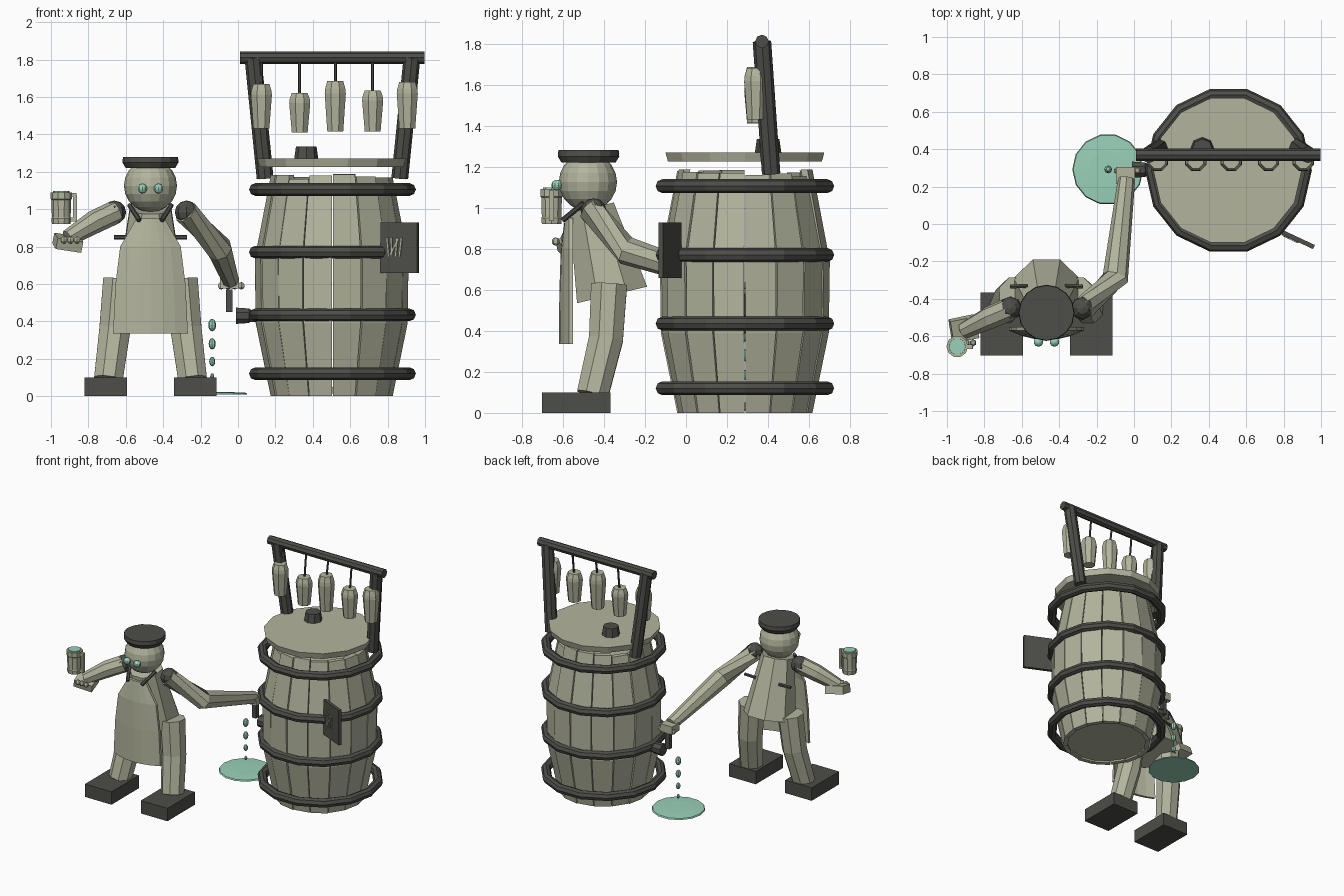
import bpy, bmesh, math, random
from mathutils import Vector, Euler, Matrix

random.seed(4)
if "Cube" in bpy.data.objects:
    bpy.data.objects.remove(bpy.data.objects["Cube"])


def material(name, rgb):
    m = bpy.data.materials.new(name)
    m.use_nodes = True
    m.diffuse_color = (*rgb, 1)
    m.node_tree.nodes["Principled BSDF"].inputs["Base Color"].default_value = (*rgb, 1)
    return m


LIGHT = material("pale_wood", (0.45, 0.46, 0.34))
DARK = material("dark_iron", (0.075, 0.075, 0.066))
GREEN = material("mint_liquid", (0.32, 0.64, 0.48))


def finish(name, bm, mat):
    bmesh.ops.recalc_face_normals(bm, faces=bm.faces)
    me = bpy.data.meshes.new(name)
    bm.to_mesh(me)
    bm.free()
    me.materials.append(mat)
    ob = bpy.data.objects.new(name, me)
    bpy.context.collection.objects.link(ob)
    return ob


def loft(name, rings, mat):
    """Skin closed rings of equal size and cap both ends."""
    bm = bmesh.new()
    vs = [[bm.verts.new(p) for p in r] for r in rings]
    n = len(vs[0])
    for a, b in zip(vs, vs[1:]):
        for i in range(n):
            j = (i + 1) % n
            bm.faces.new((a[i], a[j], b[j], b[i]))
    bm.faces.new(vs[0])
    bm.faces.new(vs[-1])
    return finish(name, bm, mat)


def tube(name, pts, radii, mat, sides=8, half=False):
    """Sweep a polygon of varying radius along a path."""
    pts = [Vector(p) for p in pts]
    if isinstance(radii, (int, float)):
        radii = [radii] * len(pts)
    rings = []
    for i, p in enumerate(pts):
        t = (pts[min(i + 1, len(pts) - 1)] - pts[max(i - 1, 0)]).normalized()
        ref = Vector((0, 1, 0)) if abs(t.y) < 0.8 else Vector((0, 0, 1))
        u = ref.cross(t).normalized()
        v = t.cross(u)
        off = math.pi / sides if half else 0
        rings.append([p + radii[i] * (math.cos(a) * u + math.sin(a) * v)
                      for a in (off + math.tau * k / sides for k in range(sides))])
    return loft(name, rings, mat)


def turned(name, x, y, profile, mat, sides=8, half=False):
    """Upright lathe from (radius, height) pairs."""
    return tube(name, [(x, y, z) for r, z in profile], [r for r, z in profile], mat, sides, half)


def box(name, c, size, mat, rot=(0, 0, 0)):
    bm = bmesh.new()
    m = Matrix.LocRotScale(Vector(c), Euler(rot), Vector(size))
    bmesh.ops.create_cube(bm, size=1, matrix=m)
    return finish(name, bm, mat)


def ball(name, c, r, mat, seg=12, rings=8, stretch=1):
    bm = bmesh.new()
    m = Matrix.LocRotScale(Vector(c), None, Vector((1, 1, stretch)))
    bmesh.ops.create_uvsphere(bm, u_segments=seg, v_segments=rings, radius=r, matrix=m)
    return finish(name, bm, mat)


# Barrel: separate bowed staves, heads and hoops
BX, BY = 0.505, 0.287
STAVES = 16
for i in range(STAVES):
    a0 = math.tau * i / STAVES + 0.008
    a1 = math.tau * (i + 1) / STAVES - 0.008
    top = random.uniform(1.15, 1.19)
    out = random.uniform(-0.004, 0.006)
    rings = []
    for r, z in ((0.325, 0), (0.405, 0.39), (0.41, 0.74), (0.325, top)):
        r += out
        rings.append([(BX + q * math.cos(a), BY + q * math.sin(a), z)
                      for q, a in ((r, a0), (r, a1), (r - 0.035, a1), (r - 0.035, a0))])
    loft("barrel_stave_%d" % i, rings, LIGHT)
turned("barrel_bottom", BX, BY, [(0.3, 0.015), (0.31, 0.05)], LIGHT, 16)
turned("barrel_top", BX, BY, [(0.31, 1.09), (0.3, 1.12)], LIGHT, 16)
for z in (0.12, 0.435, 0.77, 1.105):
    bpy.ops.mesh.primitive_torus_add(major_segments=14, minor_segments=8, major_radius=0.412,
                                     minor_radius=0.034, location=(BX, BY, z))
    bpy.context.object.name = "barrel_hoop"
    bpy.context.object.data.materials.append(DARK)
turned("barrel_lid", BX - 0.005, BY, [(0.385, 1.225), (0.397, 1.27)], LIGHT, 14)
turned("bung", 0.365, 0.4, [(0.065, 1.265), (0.055, 1.335)], DARK)

# Tap with its lever, drops and puddle
tube("tap", [(-0.01, 0.29, 0.43), (0.06, 0.29, 0.43), (0.065, 0.29, 0.43), (0.16, 0.29, 0.42)],
     [0.047, 0.042, 0.035, 0.032], DARK, half=True)
box("tap_lever", (-0.047, 0.28, 0.51), (0.035, 0.035, 0.12), DARK)
for r, z in ((0.021, 0.38), (0.019, 0.28), (0.016, 0.185), (0.011, 0.105)):
    ball("drop", (-0.138, 0.292, z), r, GREEN, 8, 6, 1.6)
turned("puddle", -0.14, 0.292, [(0.19, 0.008), (0.185, 0.018), (0.1, 0.022)], GREEN, 14)

# Rack over the barrel with hanging tankards
tube("rack_beam", [(0.012, 0.37, 1.81), (0.998, 0.37, 1.81)], 0.033, DARK)
for xt, xb in ((0.08, 0.145), (0.93, 0.865)):
    tube("rack_post", [(xb, 0.415, 1.165), (xt, 0.37, 1.81)], 0.045, DARK)
for x, z0, z1 in ((0.125, 1.43, 1.67), (0.33, 1.41, 1.62), (0.52, 1.415, 1.685),
                  (0.72, 1.415, 1.635), (0.905, 1.43, 1.68)):
    h = z1 - z0
    turned("hanging_tankard", x, 0.34, [(0.046, z0), (0.048, z0 + 0.025),
           (0.061, z0 + 0.75 * h), (0.058, z0 + 0.85 * h), (0.046, z1)], LIGHT, 8, True)
    tube("hanging_cord", [(x, 0.345, z1 - 0.01), (x, 0.365, 1.8)], 0.008, DARK, 6)

# Sign board with tally marks
YAW = math.radians(-25)
box("sign_board", (0.865, -0.078, 0.793), (0.215, 0.024, 0.27), DARK, (0, 0, YAW))
for s, tilt in ((-0.062, -0.1), (-0.04, -0.05), (-0.012, 0.08), (0.012, 0.12), (-0.025, 0.5)):
    c = Vector((0.865, -0.078, 0.797)) + Matrix.Rotation(YAW, 3, "Z") @ Vector((s, -0.014, 0))
    box("tally_mark", c, (0.008, 0.008, 0.1), LIGHT, (0, tilt, YAW))

# Keeper: head, cap and body
CX = -0.468
ball("head", (CX, -0.478, 1.125), 0.142, LIGHT, 16, 10)
turned("cap", CX, -0.475, [(0.132, 1.22), (0.15, 1.25), (0.147, 1.28)], DARK, 16)
tube("torso", [(CX, -0.36, 0.575), (CX, -0.46, 1.0)], [0.19, 0.12], LIGHT, 8, True)

# Curved apron sheet
rings = []
for z, w, y in ((0.335, 0.2, -0.62), (0.6, 0.187, -0.617), (0.8, 0.162, -0.61), (0.95, 0.075, -0.59)):
    cols = [k / 3 for k in range(-3, 4)]
    front = [(CX + w * c, y + 0.25 * w * c * c, z) for c in cols]
    back = [(px, py + 0.02, pz) for px, py, pz in reversed(front)]
    rings.append(front + back)
loft("apron", rings, LIGHT)

# Paired parts on both sides of the body
for s in (-1, 1):
    ball("eye", (CX + s * 0.043, -0.63, 1.11), 0.026, GREEN, 10, 8)
    tube("apron_strap", [(CX + s * 0.06, -0.6, 0.94), (CX + s * 0.112, -0.5, 1.022)], 0.013, DARK, 6)
    tube("apron_tie", [(CX + s * 0.1, -0.33, 0.85), (CX + s * 0.195, -0.335, 0.85)], 0.012, DARK, 6)
    ball("shoulder", (CX + s * 0.193, -0.45, 0.983), 0.063, DARK, 8, 6)
    tube("leg", [(CX + s * 0.165, -0.375, 0.625), (CX + s * 0.19, -0.39, 0.36),
                 (CX + s * 0.225, -0.455, 0.09)], [0.095, 0.09, 0.083], LIGHT, 8, True)
    box("foot", (CX + s * 0.24, -0.535, 0.05), (0.228, 0.335, 0.1), DARK)

# Left arm reaching for the tap
tube("left_arm", [(-0.28, -0.46, 0.985), (-0.1, -0.29, 0.79), (-0.04, 0.24, 0.62)],
     [0.066, 0.07, 0.046], LIGHT)
box("left_hand", (-0.045, 0.26, 0.605), (0.1, 0.09, 0.06), LIGHT)
for i in range(4):
    ball("left_finger", (-0.09 + 0.036 * i, 0.285, 0.59), 0.02, LIGHT, 6, 5)

# Right arm with the raised tankard
tube("right_arm", [(-0.655, -0.45, 0.985), (-0.77, -0.5, 0.93), (-0.91, -0.57, 0.845)],
     [0.063, 0.062, 0.045], LIGHT)
box("right_hand", (-0.91, -0.56, 0.82), (0.14, 0.12, 0.06), LIGHT, (0.25, 0.15, 0.2))
for i in range(3):
    ball("right_finger", (-0.93 + 0.035 * i, -0.635, 0.835), 0.02, LIGHT, 6, 5)
MX, MY = -0.945, -0.655
turned("tankard", MX, MY, [(0.05, 0.92), (0.053, 0.95), (0.05, 0.955), (0.053, 1.05),
       (0.058, 1.055), (0.058, 1.09)], LIGHT, 10)
turned("tankard_drink", MX, MY, [(0.046, 1.08), (0.044, 1.098)], GREEN, 10)
box("tankard_grip", (-0.872, MY, 1.005), (0.02, 0.024, 0.14), LIGHT)
for z in (0.945, 1.075):
    box("tankard_grip_end", (-0.885, MY, z), (0.045, 0.024, 0.02), LIGHT)
